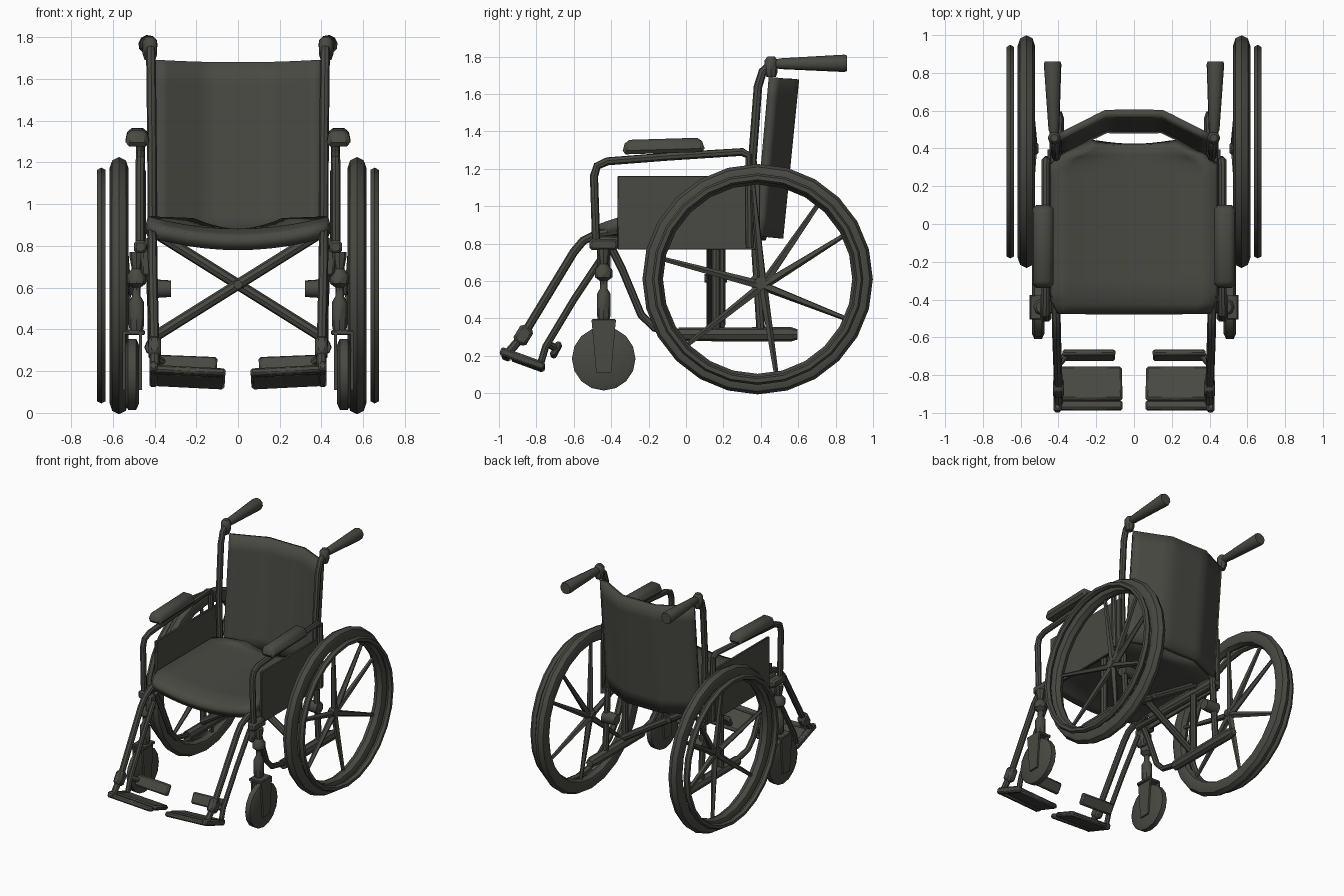
import bpy, bmesh, math
from mathutils import Vector, Matrix

if "Cube" in bpy.data.objects:
    bpy.data.objects.remove(bpy.data.objects["Cube"])

mat = bpy.data.materials.new("charcoal grey")
mat.diffuse_color = (0.066, 0.067, 0.056, 1)
mat.use_nodes = True
mat.node_tree.nodes["Principled BSDF"].inputs["Base Color"].default_value = mat.diffuse_color


def finish(name, bm, mirror=True, angle=40):
    bmesh.ops.recalc_face_normals(bm, faces=bm.faces)
    me = bpy.data.meshes.new(name)
    bm.to_mesh(me)
    bm.free()
    me.materials.append(mat)
    ob = bpy.data.objects.new(name, me)
    bpy.context.collection.objects.link(ob)
    bpy.ops.object.select_all(action='DESELECT')
    bpy.context.view_layer.objects.active = ob
    ob.select_set(True)
    bpy.ops.object.shade_smooth_by_angle(angle=math.radians(angle))
    if mirror:
        ob.modifiers.new("Mirror", 'MIRROR')
    return ob


def sweep(bm, pts, radii, n=8):
    """Round section swept along a path, capped at both ends."""
    pts = [Vector(p) for p in pts]
    if not isinstance(radii, (list, tuple)):
        radii = [radii] * len(pts)
    rings, side = [], None
    for i, p in enumerate(pts):
        a = (p - pts[i - 1]).normalized() if i else Vector()
        b = (pts[i + 1] - p).normalized() if i < len(pts) - 1 else Vector()
        t = (a + b).normalized()
        if side is None:
            side = t.orthogonal().normalized()
        side = (side - t * side.dot(t)).normalized()
        up = t.cross(side)
        rings.append([bm.verts.new(p + radii[i] * (side * math.cos(k * math.tau / n)
                      + up * math.sin(k * math.tau / n))) for k in range(n)])
    for r, s in zip(rings, rings[1:]):
        for k in range(n):
            bm.faces.new((r[k], r[(k + 1) % n], s[(k + 1) % n], s[k]))
    bm.faces.new(rings[0])
    bm.faces.new(rings[-1])


def tube(name, pts, radii, n=8, mirror=True):
    bm = bmesh.new()
    sweep(bm, pts, radii, n)
    return finish(name, bm, mirror)


def block(name, loc, size, tilt=(0, 0), bevel=0.012, top=1.0):
    """Bevelled box; tilt is about x then y, top narrows the upper face."""
    bm = bmesh.new()
    bmesh.ops.create_cube(bm, size=1)
    for v in bm.verts:
        if v.co.z > 0:
            v.co.x *= top
            v.co.y *= 1 - (1 - top) * 0.4
        v.co = Vector(a * b for a, b in zip(v.co, size))
    if bevel:
        bmesh.ops.bevel(bm, geom=bm.edges[:], offset=bevel, segments=1, affect='EDGES')
    m = Matrix.Rotation(tilt[1], 4, 'Y') @ Matrix.Rotation(tilt[0], 4, 'X')
    bm.transform(Matrix.Translation(loc) @ m)
    return finish(name, bm)


def ring(name, loc, major, rr, rx, n, segs):
    """Oval section revolved about the x axis."""
    bm = bmesh.new()
    rows = []
    for i in range(segs):
        a = i * math.tau / segs
        row = []
        for k in range(n):
            b = k * math.tau / n
            r = major + rr * math.cos(b)
            row.append(bm.verts.new((loc[0] + rx * math.sin(b), loc[1] + r * math.cos(a),
                                     loc[2] + r * math.sin(a))))
        rows.append(row)
    for i in range(segs):
        r, s = rows[i], rows[(i + 1) % segs]
        for k in range(n):
            bm.faces.new((r[k], r[(k + 1) % n], s[(k + 1) % n], s[k]))
    return finish(name, bm)


def sheet(name, f, nu, nv, thick):
    """Upholstery: grid from f(u in -1..1, v in 0..1), thickened."""
    bm = bmesh.new()
    g = [[bm.verts.new(f(2 * i / nu - 1, j / nv)) for i in range(nu + 1)] for j in range(nv + 1)]
    for j in range(nv):
        for i in range(nu):
            bm.faces.new((g[j][i], g[j][i + 1], g[j + 1][i + 1], g[j + 1][i]))
    ob = finish(name, bm, False, 50)
    so = ob.modifiers.new("Thickness", 'SOLIDIFY')
    so.thickness, so.offset = thick, 0
    return ob


# Drive wheels: tyre, push rim, spokes and hub
WY, WZ = 0.383, 0.61
ring("tyre", (0.570, WY, WZ), 0.561, 0.055, 0.046, 8, 24)
ring("push_rim", (0.655, WY, WZ), 0.543, 0.022, 0.024, 6, 24)
bm = bmesh.new()
hub = Vector((0.535, 0.41, 0.575))
for deg in (93, 51, 27, -24, -79, -137, 168):
    d = Vector((0, math.cos(math.radians(deg)), math.sin(math.radians(deg))))
    sweep(bm, [hub, Vector((0.565, WY, WZ)) + d * 0.525], [0.025, 0.013], 5)
finish("spokes", bm)
tube("wheel_hub", [(0.505, 0.40, 0.59), (0.52, 0.40, 0.59), (0.56, 0.40, 0.59)], [0.022, 0.036, 0.034], 10)
tube("axle_housing", [(0.32, WY, 0.595), (0.38, WY, 0.595), (0.43, WY, 0.595)], [0.04, 0.044, 0.044], 10)

# Caster wheels with forks and stems
CY, CZ = -0.44, 0.185
tube("caster_wheel", [(x, CY, CZ) for x in (0.474, 0.488, 0.527, 0.541)], [0.14, 0.17, 0.17, 0.14], 16)
for nm, x in (("inner_fork", 0.468), ("outer_fork", 0.547)):
    bm = bmesh.new()
    outline = [(-0.065, 0.39), (0.065, 0.39), (0.04, 0.11), (-0.04, 0.11)]
    lo = [bm.verts.new((x - 0.007, CY + y, z)) for y, z in outline]
    hi = [bm.verts.new((x + 0.007, CY + y, z)) for y, z in outline]
    bm.faces.new(lo)
    bm.faces.new(hi)
    for k in range(4):
        bm.faces.new((lo[k], lo[(k + 1) % 4], hi[(k + 1) % 4], hi[k]))
    finish(nm, bm)
block("fork_crown", (0.498, CY, 0.385), (0.105, 0.13, 0.022), bevel=0.005)
tube("caster_stem", [(0.487, CY, z) for z in (0.39, 0.42, 0.53, 0.56, 0.6, 0.62, 0.66, 0.69, 0.75, 0.77)],
     [0.03, 0.037, 0.037, 0.02, 0.02, 0.046, 0.046, 0.022, 0.033, 0.033])
block("stem_clamp", (0.468, CY, 0.795), (0.06, 0.15, 0.06))
block("caster_bracket", (0.44, CY, 0.72), (0.05, 0.07, 0.13))

# Side frames
tube("seat_rail", [(0.425, -0.47, 0.82), (0.425, 0.40, 0.80)], 0.022)
tube("lower_rail", [(0.41, -0.04, 0.315), (0.41, 0.56, 0.315), (0.41, 0.595, 0.315)], [0.036, 0.039, 0.028])
tube("front_down_tube", [(0.43, -0.40, 0.78), (0.42, -0.34, 0.66), (0.41, -0.24, 0.42),
                         (0.41, -0.17, 0.35), (0.41, 0.0, 0.315)], 0.021)
tube("middle_post", [(0.41, 0.16, 0.32), (0.41, 0.16, 0.80)], 0.024)
tube("arm_frame", [(0.468, -0.48, 0.79), (0.468, -0.492, 1.16), (0.468, -0.475, 1.215), (0.468, -0.42, 1.24),
                   (0.468, -0.1, 1.265), (0.468, 0.30, 1.29), (0.468, 0.335, 1.27), (0.462, 0.34, 0.78)], 0.022)
block("side_panel", (0.45, 0.015, 0.965), (0.018, 0.76, 0.395), bevel=0.003)
block("arm_pad", (0.482, -0.12, 1.322), (0.122, 0.45, 0.077), (0.03, 0), 0.02, 0.74)

# Back posts and push handles
tube("back_post", [(0.41, 0.40, 0.33), (0.41, 0.37, 0.80), (0.412, 0.355, 1.25), (0.416, 0.385, 1.64),
                   (0.418, 0.41, 1.72), (0.42, 0.455, 1.76), (0.423, 0.52, 1.762)], 0.023)
tube("handle_collar", [(0.422, 0.455, z) for z in (1.69, 1.72, 1.78, 1.80)], [0.025, 0.035, 0.035, 0.02])
tube("handle_grip", [(0.422, 0.48, 1.762), (0.424, 0.5, 1.762), (0.431, 0.845, 1.764), (0.431, 0.86, 1.764)],
     [0.022, 0.029, 0.047, 0.042], 10)

# Folding cross brace
for s in (-1, 1):
    tube("cross_brace", [(-0.40 * s, 0.16 + 0.025 * s, 0.865), (0.40 * s, 0.16 + 0.025 * s, 0.365)],
         0.026, mirror=False)
tube("brace_pivot", [(0, 0.10, 0.615), (0, 0.22, 0.615)], 0.022, mirror=False)


# Seat sling, sagging in the middle with a rolled front edge
def seat(u, v):
    y = -0.468 + 0.893 * v
    w = 0.44 - 0.22 * max(0, (v - 0.88) / 0.12) ** 1.5 - 0.03 * max(0, (0.1 - v) / 0.1) ** 2
    sag = 0.85 + 0.06 * u * u
    return (u * w, y, sag - 0.04 * max(0, 1 - v / 0.12))


# Back sling, bowed backwards with a flat middle and straight flanks
def back(u, v):
    bow = min(1, 1.6 * (1 - abs(u)))
    y = 0.385 + 0.075 * v + (0.115 + 0.01 * v) * bow
    return (u * 0.395, y, 0.84 + 0.85 * v - 0.012 * (1 - u * u))


sheet("seat_sling", seat, 10, 16, 0.065)
sheet("back_sling", back, 16, 8, 0.04)

# Leg rests: hangers, joints, footplates and heel bars
tube("leg_hanger", [(0.415, -0.36, 0.87), (0.412, -0.48, 0.85), (0.41, -0.55, 0.815), (0.41, -0.60, 0.755),
                    (0.40, -0.87, 0.31), (0.40, -0.965, 0.20)], 0.023)
tube("leg_strut", [(0.41, -0.44, 0.74), (0.405, -0.60, 0.50), (0.40, -0.75, 0.25), (0.40, -0.78, 0.15)], 0.019)
block("hanger_joint", (0.40, -0.87, 0.31), (0.06, 0.08, 0.10), (-0.55, 0), 0.015)
block("plate_hinge", (0.405, -0.875, 0.185), (0.04, 0.25, 0.045), (-0.35, 0), 0.01)
block("footplate", (0.23, -0.845, 0.165), (0.335, 0.19, 0.035), (-0.35, -0.05), 0.012)
block("footplate_lip", (0.235, -0.96, 0.20), (0.35, 0.05, 0.035), (-0.35, -0.05), 0.01)
block("heel_bar", (0.24, -0.695, 0.232), (0.28, 0.035, 0.085), (-0.5, -0.04), 0.01)
tube("heel_bar_mount", [(0.36, -0.695, 0.24), (0.40, -0.74, 0.265)], 0.02)
